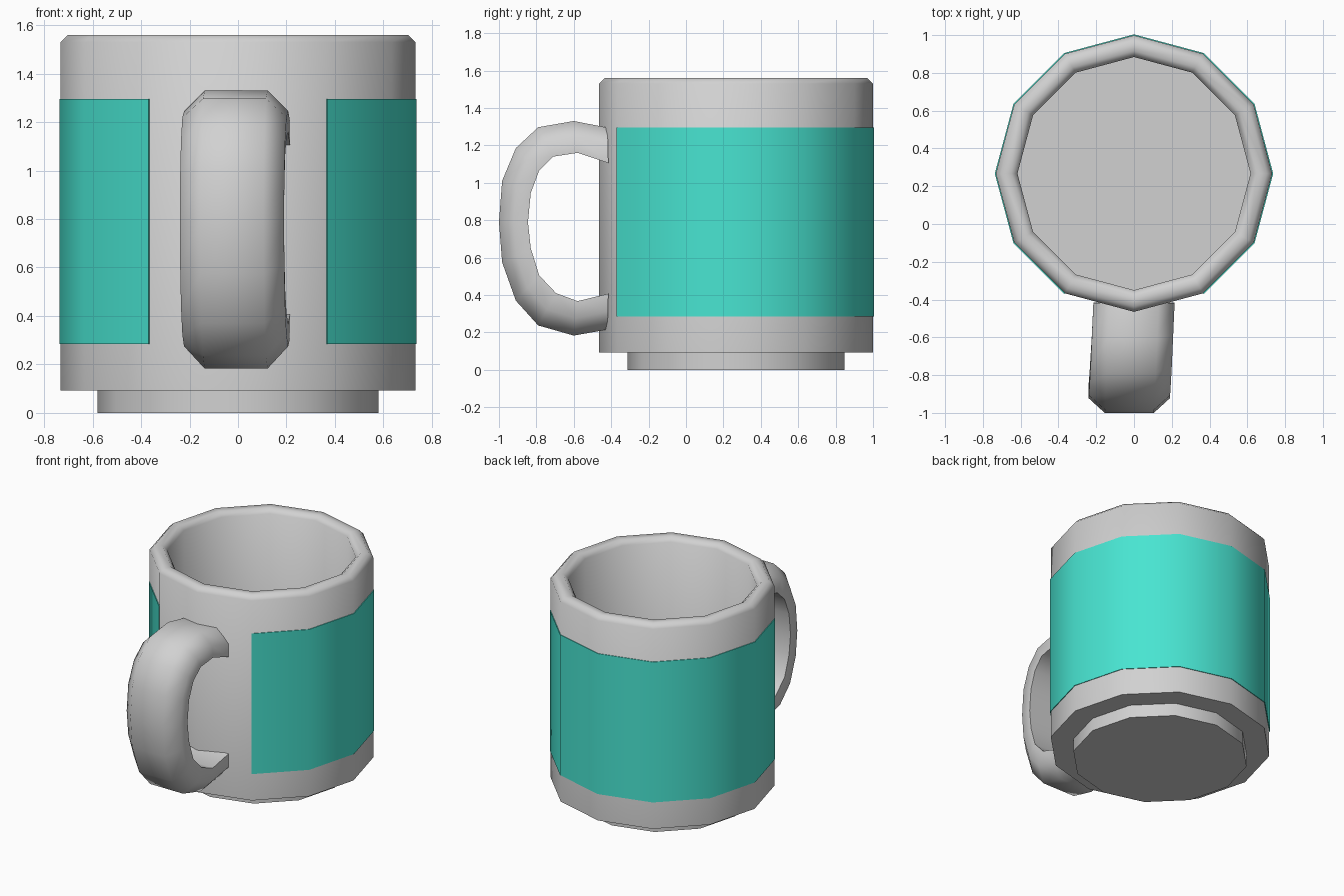
import bpy, bmesh, math

cube = bpy.data.objects.get("Cube")
if cube:
    bpy.data.objects.remove(cube, do_unlink=True)

SIDES = 12
CENTRE_Y = 0.267


def material(name, rgb):
    mat = bpy.data.materials.new(name)
    mat.use_nodes = True
    mat.diffuse_color = (*rgb, 1)
    bsdf = next(n for n in mat.node_tree.nodes if n.type == 'BSDF_PRINCIPLED')
    bsdf.inputs["Base Color"].default_value = (*rgb, 1)
    return mat


def loft(name, sections, mat, ring_closed=True, looped=False, angle=50):
    """Skin a row of matching sections; open rows get end caps."""
    bm = bmesh.new()
    rows = [[bm.verts.new(p) for p in s] for s in sections]
    size = len(rows[0])
    pairs = list(zip(rows, rows[1:]))
    if looped:
        pairs.append((rows[-1], rows[0]))
    for a, b in pairs:
        for i in range(size if ring_closed else size - 1):
            j = (i + 1) % size
            bm.faces.new((a[i], a[j], b[j], b[i]))
    if not looped:
        bm.faces.new(rows[0])
        bm.faces.new(rows[-1])
    bmesh.ops.remove_doubles(bm, verts=bm.verts, dist=0.0005)
    bmesh.ops.recalc_face_normals(bm, faces=bm.faces)
    mesh = bpy.data.meshes.new(name)
    bm.to_mesh(mesh)
    bm.free()
    mesh.materials.append(mat)
    obj = bpy.data.objects.new(name, mesh)
    bpy.context.collection.objects.link(obj)
    bpy.ops.object.select_all(action='DESELECT')
    obj.select_set(True)
    bpy.context.view_layer.objects.active = obj
    bpy.ops.object.shade_smooth_by_angle(angle=math.radians(angle))
    return obj


def turned(profile, step):
    """Place a (radius, z) profile at one corner, counted from the front."""
    a = step * math.tau / SIDES - math.pi / 2
    return [(r * math.cos(a), CENTRE_Y + r * math.sin(a), z) for r, z in profile]


grey = material("light grey", (0.64, 0.64, 0.64))
teal = material("teal", (0.065, 0.78, 0.64))

# Cup: foot, outer wall, bevelled rim and hollow inside
cup = [(0, 0), (0.58, 0), (0.58, 0.093), (0.732, 0.093), (0.732, 1.53),
       (0.702, 1.56), (0.65, 1.56), (0.617, 1.53), (0.617, 0.2), (0, 0.2)]
loft("cup", [turned(cup, k) for k in range(SIDES)], grey,
     ring_closed=False, looped=True)

# Coloured sleeve, open across the two front sides
band = [(0.73, 0.285), (0.737, 0.285), (0.737, 1.295), (0.73, 1.295)]
loft("sleeve", [turned(band, k) for k in range(1, SIDES)], teal)

# Handle: outer and inner (y, z) outlines, top to bottom
outer = [(-0.42, 1.295), (-0.6, 1.33), (-0.79, 1.297), (-0.91, 1.185),
         (-0.983, 1.01), (-1, 0.79), (-0.983, 0.575), (-0.91, 0.37),
         (-0.79, 0.237), (-0.6, 0.183), (-0.42, 0.215)]
inner = [(-0.415, 1.105), (-0.58, 1.16), (-0.71, 1.14), (-0.785, 1.065),
         (-0.83, 0.945), (-0.845, 0.79), (-0.83, 0.65), (-0.785, 0.505),
         (-0.695, 0.41), (-0.58, 0.367), (-0.415, 0.407)]
# Cross-section: half width and depth from inner (0) to outer (1)
half = [(0.215, 0), (0.215, 0.5), (0.13, 1)]
section = half + [(-x, t) for x, t in reversed(half)]
rings = []
for k, (o, i) in enumerate(zip(outer, inner)):
    lean = -0.025 * math.sin(math.pi * k / (len(outer) - 1))
    rings.append([(x + lean, i[0] + (o[0] - i[0]) * t, i[1] + (o[1] - i[1]) * t)
                  for x, t in section])
loft("handle", rings, grey, angle=60)
